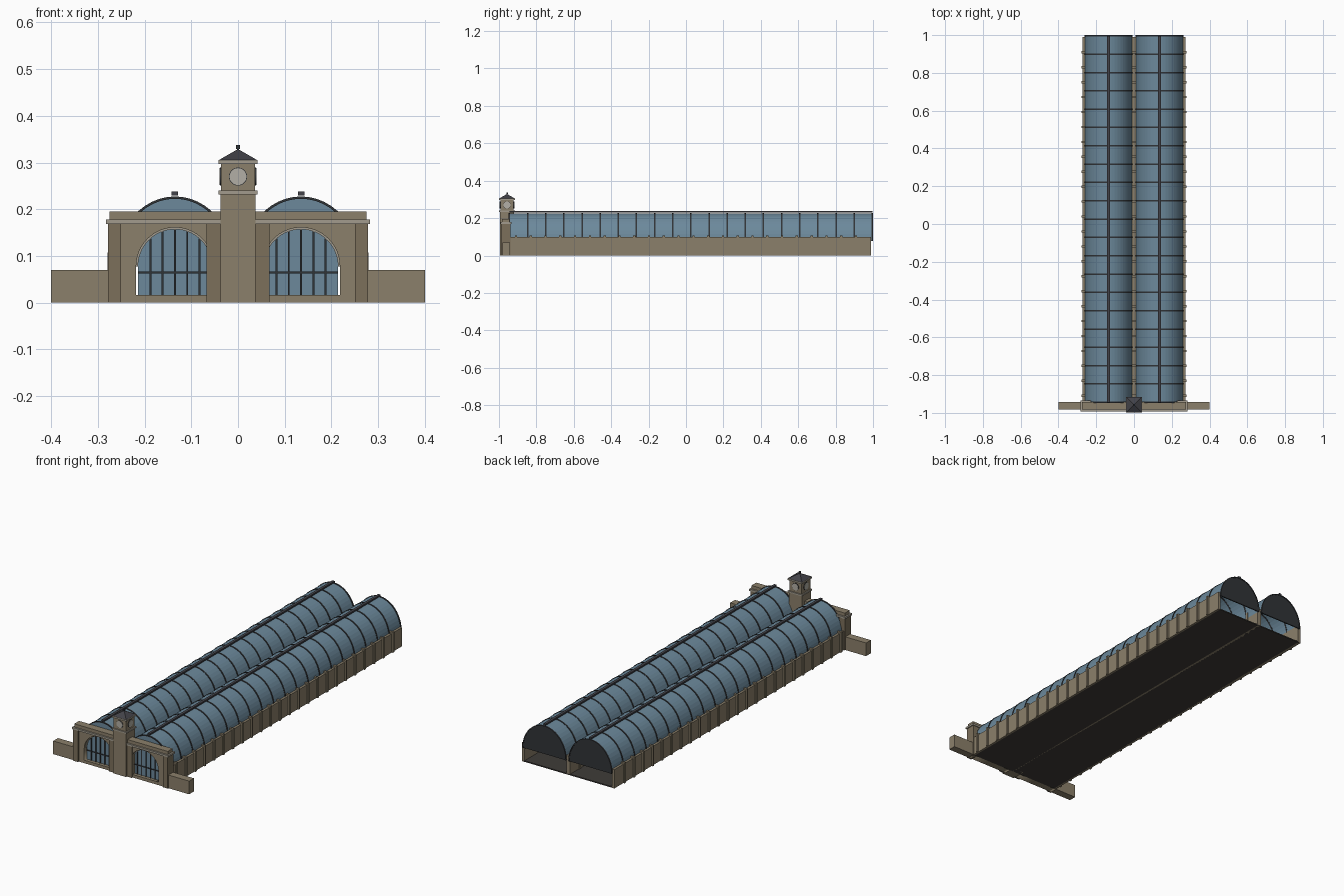
import bpy, bmesh, math
from mathutils import Matrix

if "Cube" in bpy.data.objects:
    bpy.data.objects.remove(bpy.data.objects["Cube"])


def material(name, rgb):
    m = bpy.data.materials.new(name)
    m.diffuse_color = (*rgb, 1)
    m.use_nodes = True
    m.node_tree.nodes["Principled BSDF"].inputs["Base Color"].default_value = m.diffuse_color
    return m


BRICK = material("brick", (0.26, 0.215, 0.145))
PIER = material("pier_brick", (0.2, 0.16, 0.105))
STONE = material("stone", (0.36, 0.33, 0.27))
GLASS = material("glass", (0.15, 0.25, 0.33))
IRON = material("iron", (0.03, 0.033, 0.037))
SLATE = material("slate", (0.055, 0.055, 0.065))
FLOOR = material("floor", (0.05, 0.045, 0.04))
DIAL = material("dial", (0.45, 0.43, 0.38))


def finish(name, bm, mat):
    bmesh.ops.recalc_face_normals(bm, faces=bm.faces)
    me = bpy.data.meshes.new(name)
    bm.to_mesh(me)
    bm.free()
    me.materials.append(mat)
    ob = bpy.data.objects.new(name, me)
    bpy.context.collection.objects.link(ob)
    return ob


def add_box(bm, x0, x1, y0, y1, z0, z1):
    m = Matrix.Translation(((x0 + x1) / 2, (y0 + y1) / 2, (z0 + z1) / 2))
    bmesh.ops.create_cube(bm, size=1, matrix=m @ Matrix.Diagonal((x1 - x0, y1 - y0, z1 - z0, 1)))


def boxes(name, mat, *dims):
    bm = bmesh.new()
    for d in dims:
        add_box(bm, *d)
    return finish(name, bm, mat)


def add_prism(bm, pts, y0, y1):
    """Extrude an (x, z) outline along y."""
    face = bm.faces.new([bm.verts.new((x, y0, z)) for x, z in pts])
    new = bmesh.ops.extrude_face_region(bm, geom=[face])["geom"]
    bmesh.ops.translate(bm, vec=(0, y1 - y0, 0),
                        verts=[v for v in new if isinstance(v, bmesh.types.BMVert)])


def arc(cx, cz, a, b, n=24):
    return [(cx + a * math.cos(math.pi * i / n), cz + b * math.sin(math.pi * i / n))
            for i in range(n + 1)]


def ring(cx, cz, a, b, t, n=24):
    return arc(cx, cz, a, b, n) + arc(cx, cz, a - t, b - t, n)[::-1]


CX, SPRING = 0.135, 0.078            # bay centre and springing height
Y0, Y1 = -0.944, 0.996               # ends of the train shed
ARCH_R, SILL = 0.083, 0.016
TY = -0.957                          # tower centre line

# Floor and long walls with buttresses
boxes("floor", FLOOR, (-0.262, 0.262, -0.945, 0.99, 0, 0.006))
boxes("centre_wall", BRICK, (-0.011, 0.011, -0.945, 0.99, 0, 0.1))
ys = [-0.909 + 0.07904 * i for i in range(24)]
boxes("centre_piers", BRICK, *[(-0.015, 0.015, y - 0.006, y + 0.006, 0.006, 0.108) for y in ys])

for s, side in ((-1, "left"), (1, "right")):
    c = s * CX

    def span(a, b):
        return tuple(sorted((s * a, s * b)))

    boxes(side + "_wall", BRICK, (*span(0.257, 0.272), -0.945, 0.99, 0, 0.1))
    boxes(side + "_buttresses", BRICK,
          *[(*span(0.257, 0.279), y - 0.006, y + 0.006, 0, 0.108) for y in ys])

    # Glazed vault shell with a glass front end and a dark back end
    bm = bmesh.new()
    add_prism(bm, ring(c, SPRING, 0.126, 0.1475, 0.002), Y0, Y1 - 0.004)
    add_prism(bm, arc(c, SPRING, 0.125, 0.1465), Y0, Y0 + 0.002)
    finish(side + "_vault_glass", bm, GLASS)
    bm = bmesh.new()
    add_prism(bm, arc(c, SPRING, 0.127, 0.1485), Y1 - 0.004, Y1 + 0.002)
    finish(side + "_vault_back_end", bm, IRON)

    # Iron ribs and ridge
    bm = bmesh.new()
    for i in range(21):
        y = Y0 + (Y1 - Y0) * i / 20
        add_prism(bm, ring(c, SPRING, 0.128, 0.1495, 0.005), y - 0.004, y + 0.004)
    finish(side + "_vault_ribs", bm, IRON)
    boxes(side + "_ridge", SLATE, (c - 0.007, c + 0.007, Y0, Y1, 0.23, 0.238))

    # Front wall with arched opening: a filled 2D curve with a hole
    cu = bpy.data.curves.new(side + "_front_curve", "CURVE")
    cu.dimensions, cu.fill_mode, cu.extrude = "2D", "BOTH", 0.02
    outer = [(s * 0.03, 0), (s * 0.274, 0), (s * 0.274, 0.17), (s * 0.03, 0.17)]
    hole = arc(c, SPRING, ARCH_R, ARCH_R, 32) + [(c - ARCH_R, SILL), (c + ARCH_R, SILL)]
    for pts in (outer, hole):
        sp = cu.splines.new("POLY")
        sp.points.add(len(pts) - 1)
        for p, (x, z) in zip(sp.points, pts):
            p.co = (x, z, 0, 1)
        sp.use_cyclic_u = True
    tmp = bpy.data.objects.new("tmp", cu)
    bpy.context.collection.objects.link(tmp)
    bpy.context.view_layer.update()
    bm = bmesh.new()
    bm.from_mesh(tmp.to_mesh())
    bpy.data.objects.remove(tmp)
    bmesh.ops.remove_doubles(bm, verts=bm.verts, dist=1e-5)
    bm.transform(Matrix.Translation((0, -0.961, 0)) @ Matrix.Rotation(math.pi / 2, 4, "X"))
    finish(side + "_front_wall", bm, BRICK)

    # Arched window, mullions and transom
    r = 0.079
    bm = bmesh.new()
    add_prism(bm, arc(c, SPRING, r, r, 32) + [(c - r, SILL), (c + r, SILL)], -0.963, -0.959)
    finish(side + "_window_glass", bm, GLASS)
    bars = [(c + k * 0.0263 - 0.002, c + k * 0.0263 + 0.002, -0.967, -0.955, SILL,
             SPRING + math.sqrt(r * r - (k * 0.0263) ** 2)) for k in range(-2, 3)]
    bars.append((c - r, c + r, -0.968, -0.954, 0.063, 0.067))
    boxes(side + "_window_bars", IRON, *bars)
    bm = bmesh.new()
    add_prism(bm, ring(c, SPRING, 0.0835, 0.0835, 0.0045, 32), -0.969, -0.955)
    finish(side + "_window_arch", bm, STONE)

    # Piers and low wing wall
    boxes(side + "_front_piers", PIER,
          (*span(0.25, 0.278), -0.988, -0.938, 0, 0.168),
          (*span(0.038, 0.067), -0.988, -0.938, 0, 0.168))
    boxes(side + "_wing_wall", BRICK, (*span(0.272, 0.4), -0.982, -0.942, 0, 0.07))

# Facade cornice and parapet
boxes("front_cornice", STONE, (-0.283, 0.283, -0.992, -0.934, 0.168, 0.178))
boxes("front_parapet", BRICK, (-0.275, 0.275, -0.983, -0.943, 0.178, 0.195))


# Clock tower
def tower(h, z0, z1):
    return (-h, h, TY - h, TY + h, z0, z1)


boxes("tower_shaft", BRICK, tower(0.038, 0, 0.233))
boxes("tower_clock_stage", BRICK, tower(0.036, 0.24, 0.298))
boxes("tower_cornices", STONE, tower(0.042, 0.232, 0.24), tower(0.042, 0.297, 0.306))


def clock_discs(name, mat, radius, depth):
    bm = bmesh.new()
    for i in range(4):
        m = (Matrix.Translation((0, TY, 0.27)) @ Matrix.Rotation(i * math.pi / 2, 4, "Z")
             @ Matrix.Translation((0, -0.036, 0)) @ Matrix.Rotation(math.pi / 2, 4, "X"))
        bmesh.ops.create_cone(bm, cap_ends=True, segments=32, radius1=radius,
                              radius2=radius, depth=depth, matrix=m)
    finish(name, bm, mat)


clock_discs("clock_rims", IRON, 0.0195, 0.005)
clock_discs("clock_dials", DIAL, 0.018, 0.007)

# Pyramid roof and finial
bm = bmesh.new()
bmesh.ops.create_cone(bm, cap_ends=True, segments=4, radius1=0.04 * math.sqrt(2), radius2=0,
                      depth=0.023, matrix=Matrix.Translation((0, TY, 0.3175))
                      @ Matrix.Rotation(math.pi / 4, 4, "Z"))
finish("tower_roof", bm, SLATE)
boxes("tower_finial", IRON, tower(0.002, 0.322, 0.332), tower(0.004, 0.329, 0.338))
